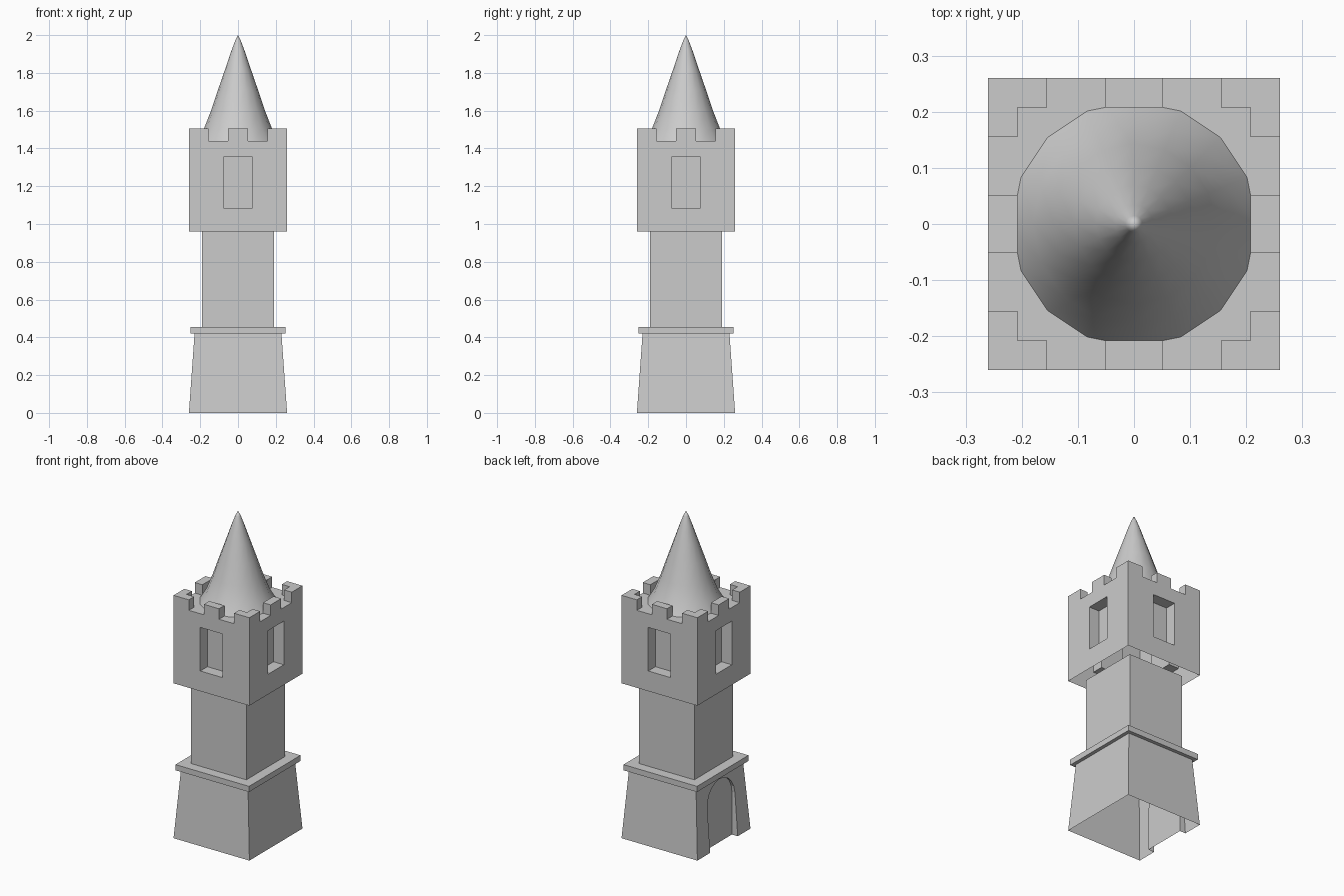
import bpy, bmesh
from math import sin, cos, pi
from mathutils import Vector, Matrix

if "Cube" in bpy.data.objects:
    bpy.data.objects.remove(bpy.data.objects["Cube"])


def make_object(name, bm):
    bmesh.ops.recalc_face_normals(bm, faces=bm.faces)
    mesh = bpy.data.meshes.new(name)
    bm.to_mesh(mesh)
    bm.free()
    obj = bpy.data.objects.new(name, mesh)
    bpy.context.collection.objects.link(obj)
    return obj


def loft(bm, rings, cap_start=True, cap_end=True):
    """Skin a stack of equal-length point rings."""
    loops = [[bm.verts.new(p) for p in ring] for ring in rings]
    n = len(loops[0])
    for a, b in zip(loops, loops[1:]):
        for i in range(n):
            j = (i + 1) % n
            bm.faces.new((a[i], a[j], b[j], b[i]))
    if cap_start:
        bm.faces.new(loops[0][::-1])
    if cap_end:
        bm.faces.new(loops[-1])


def square(h, z):
    return [(-h, -h, z), (h, -h, z), (h, h, z), (-h, h, z)]


def cut(obj, cutter, open_levels):
    """Subtract the cutter, then remove the hidden caps at the given heights."""
    mod = obj.modifiers.new("cut", 'BOOLEAN')
    mod.operation = 'DIFFERENCE'
    mod.solver = 'EXACT'
    mod.object = cutter
    deps = bpy.context.evaluated_depsgraph_get()
    mesh = bpy.data.meshes.new_from_object(obj.evaluated_get(deps))
    obj.modifiers.clear()
    obj.data = mesh
    bpy.data.objects.remove(cutter)
    bm = bmesh.new()
    bm.from_mesh(mesh)
    caps = [f for f in bm.faces if any(
        all(abs(v.co.z - z) < 1e-4 for v in f.verts) for z in open_levels)]
    bmesh.ops.delete(bm, geom=caps, context='FACES')
    bm.to_mesh(mesh)
    bm.free()


# Tapered base, ledge and shaft as one open-ended shell
bm = bmesh.new()
loft(bm, [square(h, z) for h, z in (
    (0.26, 0), (0.23, 0.42), (0.252, 0.42), (0.252, 0.455),
    (0.19, 0.455), (0.19, 0.96))])
shaft = make_object("tower_shaft", bm)

# Arched doorway recess on the left side
r, spring = 0.135, 0.265
arch = [(-r, -0.1), (r, -0.1)] + [
    (r * cos(pi * i / 10), spring + r * sin(pi * i / 10)) for i in range(11)]
bm = bmesh.new()
loft(bm, [[(x, y, z) for y, z in arch] for x in (-0.32, -0.22)])
cut(shaft, make_object("door_cutter", bm), (0, 0.96))

# Upper block with one window recess per side, open below
bm = bmesh.new()
loft(bm, [square(0.26, 0.96), square(0.26, 1.44)])
block = make_object("upper_block", bm)
bm = bmesh.new()
for k in range(4):
    rot = Matrix.Rotation(k * pi / 2, 3, 'Z')
    win = [(-0.077, 1.085), (0.077, 1.085), (0.077, 1.355), (-0.077, 1.355)]
    loft(bm, [[rot @ Vector((x, y, z)) for x, z in win] for y in (-0.33, -0.19)])
cut(block, make_object("window_cutter", bm), (0.96,))

# Battlements: a straight merlon and an L-shaped corner merlon per side
o, i, c, m = 0.26, 0.208, 0.155, 0.052
middle = [(-m, -o), (m, -o), (m, -i), (-m, -i)]
corner = [(c, -o), (o, -o), (o, -c), (i, -c), (i, -i), (c, -i)]
bm = bmesh.new()
for k in range(4):
    rot = Matrix.Rotation(k * pi / 2, 3, 'Z')
    for outline in (middle, corner):
        loft(bm, [[rot @ Vector((x, y, z)) for x, y in outline]
                  for z in (1.44, 1.505)], cap_start=False)
make_object("battlements", bm)

# Flared sixteen-sided spire
bm = bmesh.new()
profile = [(0.218, 1.44), (0.180, 1.505), (0.143, 1.60), (0.106, 1.71),
           (0.068, 1.82), (0.034, 1.92), (0.015, 1.97)]
rings = [[(q * cos(pi * k / 8), q * sin(pi * k / 8), z) for k in range(16)]
         for q, z in profile]
loft(bm, rings, cap_start=False)
tip = max(bm.faces, key=lambda f: f.calc_center_median().z)
bmesh.ops.poke(bm, faces=[tip])
max((v for v in bm.verts), key=lambda v: len(v.link_edges)).co = (0, 0, 2)
spire = make_object("spire", bm)
for poly in spire.data.polygons:
    poly.use_smooth = True
